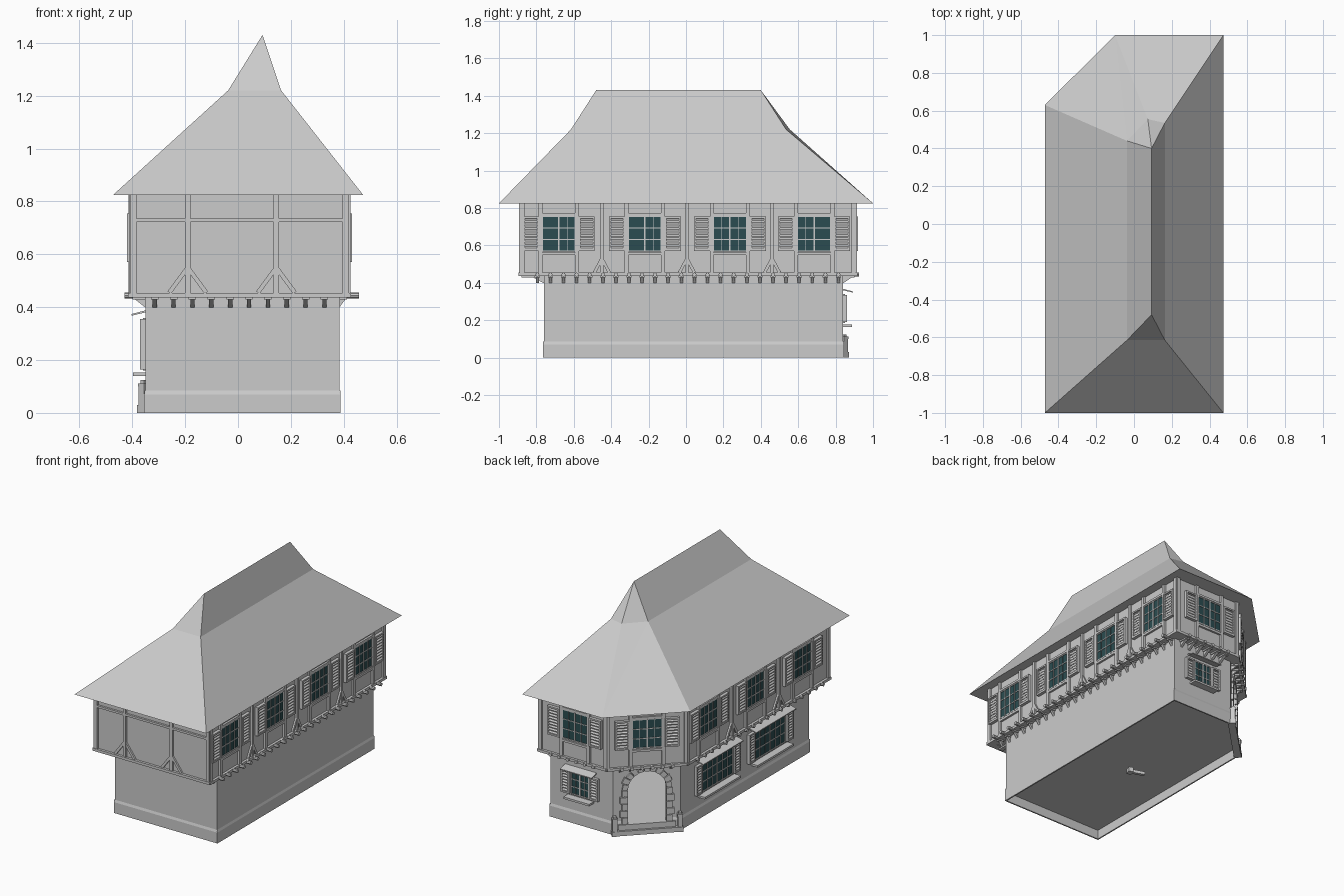
import bpy, bmesh, math
from mathutils import Vector

old = bpy.data.objects.get("Cube")
if old:
    bpy.data.objects.remove(old, do_unlink=True)


def material(name, rgb):
    m = bpy.data.materials.new(name)
    m.use_nodes = True
    m.diffuse_color = (*rgb, 1)
    m.node_tree.nodes["Principled BSDF"].inputs["Base Color"].default_value = (*rgb, 1)
    return m


GREY = material("plain grey", (0.6, 0.6, 0.6))
TEAL = material("teal glass", (0.024, 0.073, 0.082))
parts = {}


def part(name):
    return parts.setdefault(name, bmesh.new())


def prism(bm, bottom, shift):
    """Solid made by sweeping a polygon along a vector."""
    low = [bm.verts.new(p) for p in bottom]
    high = [bm.verts.new(Vector(p) + shift) for p in bottom]
    bm.faces.new(low)
    bm.faces.new(high)
    n = len(low)
    for i in range(n):
        j = (i + 1) % n
        bm.faces.new((low[i], low[j], high[j], high[i]))


class Wall:
    """Wall plane: u runs along it, d points out of it, z is up."""

    def __init__(self, a, b):
        a, b = Vector((*a, 0)), Vector((*b, 0))
        self.mid, self.u = (a + b) / 2, (b - a).normalized()
        self.half = (b - a).length / 2
        self.n = Vector((-self.u.y, self.u.x, 0))

    def at(self, u, d, z):
        return self.mid + self.u * u + self.n * d + Vector((0, 0, z))

    def slab(self, name, pts, d0, d1):
        prism(part(name), [self.at(u, d0, z) for u, z in pts], self.n * (d1 - d0))

    def box(self, name, u0, u1, z0, z1, d0, d1):
        self.slab(name, [(u0, z0), (u1, z0), (u1, z1), (u0, z1)], d0, d1)

    def beam(self, name, p, q, w, d):
        p, q = Vector(p), Vector(q)
        s = (q - p).orthogonal().normalized() * w / 2
        self.slab(name, [p - s, q - s, q + s, p + s], 0, d)

    def profile(self, name, pts, u0, u1):
        prism(part(name), [self.at(u0, d, z) for d, z in pts], self.u * (u1 - u0))


def walls_of(points):
    return [Wall(points[i], points[(i + 1) % len(points)]) for i in range(len(points))]


# Footprints run clockwise seen from above: left side, front, right side, corner, back
ground_plan = [(0.383, 0.84), (0.383, -0.76), (-0.35, -0.76), (-0.35, 0.555), (-0.065, 0.84)]
upper_plan = [(0.412, 0.9), (0.412, -0.88), (-0.4, -0.88), (-0.4, 0.565), (-0.065, 0.9)]
ground, upper = walls_of(ground_plan), walls_of(upper_plan)
g_left, g_front, g_right, g_corner, g_back = ground
u_left, u_front, u_right, u_corner, u_back = upper

# Storeys and raised floor
prism(part("upper_storey"), [(x, y, 0.44) for x, y in upper_plan], Vector((0, 0, 0.42)))
FLOOR, DOOR, SPRING = 0.065, 0.115, 0.285
prism(part("ground_floor_slab"), [(x, y, FLOOR - 0.005) for x, y in ground_plan], Vector((0, 0, 0.005)))
for w in ground:
    if w is not g_corner:
        w.box("ground_walls", -w.half, w.half, 0, 0.445, -0.004, 0)
arch = [(DOOR * math.cos(math.pi * i / 12), SPRING + DOOR * math.sin(math.pi * i / 12)) for i in range(13)]
h = g_corner.half
g_corner.slab("door_wall", [(-h, 0), (-h, 0.445), (h, 0.445), (h, 0), (DOOR, 0)] + arch + [(-DOOR, 0)], -0.015, 0)

# Plinth, interrupted by the doorway
plinth = [(0, 0), (0.005, 0), (0.005, 0.07), (0, 0.085)]
for w in ground:
    e = w.half + 0.004
    runs = [(-e, -0.15), (0.15, e)] if w is g_corner else [(-e, e)]
    for a, b in runs:
        w.profile("plinth", plinth, a, b)

# Doorway stones, step and corner bollards
for s in (-1, 1):
    for i in range(5):
        z = FLOOR + i * (SPRING - FLOOR) / 5
        g_corner.box("door_stones", s * DOOR, s * (0.15 + 0.012 * (i % 2)), z + 0.002, z + 0.042, -0.015, 0.014)
    u = s * 0.195
    for r, z0, z1 in ((0.018, 0, 0.03), (0.014, 0.03, 0.1), (0.016, 0.1, 0.112), (0.009, 0.112, 0.125)):
        g_corner.box("bollards", u - r, u + r, z0, z1, 0.015 - r, 0.015 + r)
for i in range(11):
    a0, a1 = math.pi * (i + 0.06) / 11, math.pi * (i + 0.94) / 11
    r = 0.148 + 0.01 * (i % 2)
    g_corner.slab("door_stones", [(k * math.cos(a), SPRING + k * math.sin(a))
                                  for k, a in ((DOOR, a0), (r, a0), (r, a1), (DOOR, a1))], -0.015, 0.014)
g_corner.box("door_step", -0.17, 0.17, 0, FLOOR, -0.015, 0.016)
g_corner.box("door_step", -0.178, 0.178, 0, 0.03, -0.015, 0.03)

# Loose door handle under the floor
handle = Wall((-0.07, 0.02), (0.05, -0.02))
handle.box("door_handle", -0.06, 0.03, 0.002, 0.022, -0.01, 0.01)
handle.box("door_handle", 0.02, 0.05, 0, 0.03, -0.02, 0.02)


def shutter(w, u, z0, z1, width):
    a, b = u - width / 2, u + width / 2
    w.box("shutters", a, b, z0, z1, 0, 0.01)
    for p, q in ((a, a + 0.01), (b - 0.01, b)):
        w.box("shutters", p, q, z0, z1, 0.01, 0.02)
    for z in (z0, z1 - 0.01):
        w.box("shutters", a, b, z, z + 0.01, 0.01, 0.02)
    n = round((z1 - z0) / 0.018)
    for i in range(1, n):
        z = z0 + (z1 - z0) * i / n
        w.profile("shutter_slats", [(0.009, z), (0.018, z - 0.007), (0.018, z - 0.003), (0.009, z + 0.006)], a + 0.01, b - 0.01)


def window(w, u, z0, z1, width, cols, shutter_width, gap):
    a, b = u - width / 2, u + width / 2
    w.box("window_glass", a, b, z0, z1, 0, 0.006)
    for i in range(cols + 1):
        x = a + width * i / cols
        t = 0.004 if i in (0, cols // 2, cols) else 0.001
        w.box("window_bars", x - t, x + t, z0, z1, 0, 0.011)
    for i in range(4):
        z = z0 + (z1 - z0) * i / 3
        t = 0.004 if i in (0, 3) else 0.0025
        w.box("window_bars", a, b, z - t, z + t, 0, 0.01)
    for s in (-1, 1):
        shutter(w, u + s * (width / 2 + gap + shutter_width / 2), z0, z1, shutter_width)


TIMBER = 0.013


def upper_window(w, u):
    window(w, u, 0.57, 0.755, 0.178, 4, 0.085, 0.018)
    for s in (-1, 1):
        w.box("timber_frame", u + s * 0.087, u + s * 0.108, 0.45, 0.85, 0, TIMBER)
    for z in (0.548, 0.758):
        w.box("timber_frame", u - 0.09, u + 0.09, z, z + 0.014, 0, TIMBER)


def braced_post(w, u, width, spread, top):
    w.box("timber_frame", u - width / 2, u + width / 2, 0.45, 0.85, 0, TIMBER)
    for s in (-1, 1):
        w.beam("timber_frame", (u + s * spread, 0.455), (u, top), 0.016, TIMBER - 0.002)


# Upper windows and timbers
for y in (-0.68, -0.22, 0.235, 0.685):
    upper_window(u_left, u_left.mid.y - y)
for y in (-0.45, 0.005, 0.46):
    braced_post(u_left, u_left.mid.y - y, 0.018, 0.04, 0.53)
for y in (0.35, -0.13, -0.61):
    upper_window(u_right, y - u_right.mid.y)
for y in (0.11, -0.37):
    braced_post(u_right, y - u_right.mid.y, 0.02, 0.05, 0.54)
upper_window(u_corner, 0)
upper_window(u_back, 0.16 - u_back.mid.x)
for x in (-0.19, 0.145):
    braced_post(u_front, u_front.mid.x - x, 0.02, 0.07, 0.55)
u_front.box("timber_frame", -u_front.half, u_front.half, 0.722, 0.736, 0, TIMBER)
for w in upper:
    e = w.half
    w.box("sill_beam", -e - 0.012, e + 0.012, 0.437, 0.454, -0.03, 0.016)
    for s in (-1, 1):
        w.box("corner_posts", s * (e - 0.016), s * (e + 0.007), 0.45, 0.85, 0, TIMBER)

# Brackets and joist ends below the overhang
for w, over, n, log in ((u_front, 0.12, 10, 0), (u_left, 0.029, 24, 0.045), (u_right, 0.05, 19, 0.03),
                        (u_corner, 0.045, 6, 0.025), (u_back, 0.06, 6, 0.025)):
    span = w.half - 0.085
    reach = min(over, 0.075)
    for i in range(n):
        u = -span + 2 * span * i / (n - 1)
        w.profile("brackets", [(-over, 0.398), (-over, 0.438), (reach - over, 0.438)], u - 0.008, u + 0.008)
        w.box("brackets", u - 0.014, u + 0.014, 0.428, 0.438, -over, 0)
        if log:
            ring = [(u + 0.011 * math.cos(k * math.pi / 4), 0.444 + 0.011 * math.sin(k * math.pi / 4)) for k in range(8)]
            w.slab("joist_ends", ring, 0, log)


# Ground floor windows with sill and small canopy
def ground_window(w, u, z0, z1, width, cols):
    window(w, u, z0, z1, width, cols, 0.06, 0.01)
    e, top = width / 2 + 0.03, z1 + 0.025
    w.profile("canopies", [(0, top), (0, top + 0.008), (0.052, top - 0.006), (0.052, top - 0.012)], u - e - 0.02, u + e + 0.02)
    w.box("window_sills", u - e, u + e, z0 - 0.026, z0 - 0.013, 0, 0.048)


for y in (0.19, -0.35):
    ground_window(g_right, y - g_right.mid.y, 0.165, 0.355, 0.31, 6)
ground_window(g_back, 0.165 - g_back.mid.x, 0.19, 0.335, 0.125, 4)

# Broken hipped roof with a flat soffit
bm = part("roof")
eave = [bm.verts.new((x, y, 0.825)) for x, y in ((-0.472, -1), (0.473, -1), (0.473, 1), (-0.1, 1), (-0.472, 0.63))]
knee = [bm.verts.new((x, y, 1.22)) for x, y in ((-0.037, -0.615), (0.163, -0.615), (0.163, 0.535), (0.073, 0.555), (-0.037, 0.44))]
r0, r1 = bm.verts.new((0.093, -0.48, 1.43)), bm.verts.new((0.093, 0.4, 1.43))
for i in range(5):
    j = (i + 1) % 5
    if i == 3:
        bm.faces.new((eave[i], eave[j], knee[j]))
        bm.faces.new((eave[i], knee[j], knee[i]))
    else:
        bm.faces.new((eave[i], eave[j], knee[j], knee[i]))
a, b, c, d, e = knee
for f in (eave, (a, b, r0), (b, c, r1, r0), (c, d, r1), (d, e, r1), (e, a, r0, r1)):
    bm.faces.new(f)

# Turn the collected parts into objects
for name, bm in parts.items():
    bmesh.ops.recalc_face_normals(bm, faces=bm.faces)
    mesh = bpy.data.meshes.new(name)
    bm.to_mesh(mesh)
    bm.free()
    mesh.materials.append(TEAL if name == "window_glass" else GREY)
    bpy.context.collection.objects.link(bpy.data.objects.new(name, mesh))
